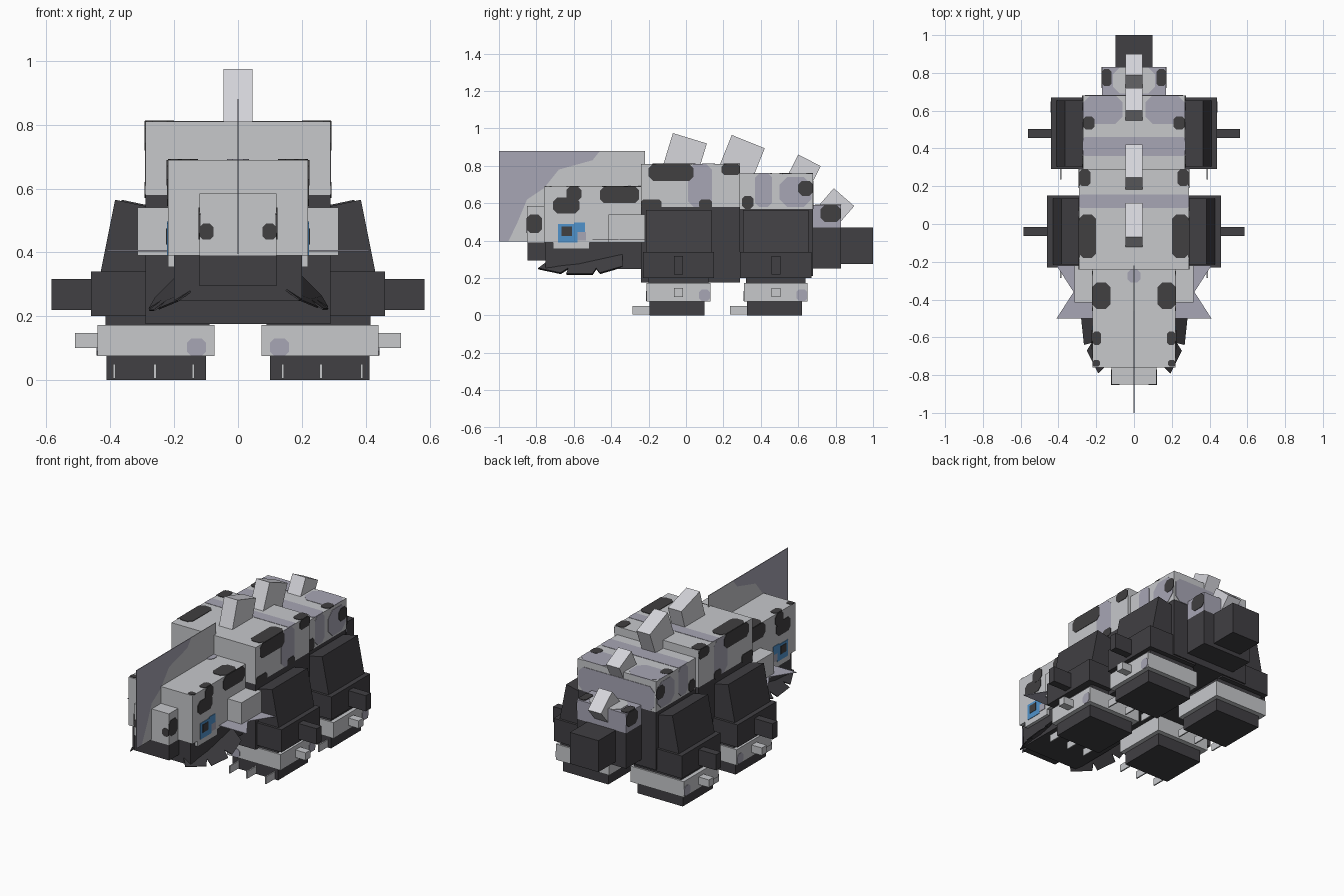
import bpy, bmesh, math
from mathutils import Vector

cube = bpy.data.objects.get("Cube")
if cube:
    bpy.data.objects.remove(cube, do_unlink=True)


def material(name, rgb):
    m = bpy.data.materials.new(name)
    m.use_nodes = True
    m.diffuse_color = (*rgb, 1)
    b = m.node_tree.nodes["Principled BSDF"]
    b.inputs["Base Color"].default_value = (*rgb, 1)
    b.inputs["Roughness"].default_value = 0.9
    return m


LIGHT = material("light grey", (.57, .58, .60))
PALE = material("pale spike grey", (.67, .67, .71))
MAUVE = material("mauve grey", (.39, .38, .46))
DARK = material("charcoal", (.052, .05, .056))
SPOT = material("spot black", (.052, .05, .052))
BLUE = material("eye blue", (.08, .29, .60))


def finish(name, bm, mat, mirror=False):
    if mirror:
        geo = bmesh.ops.duplicate(bm, geom=bm.verts[:] + bm.edges[:] + bm.faces[:])["geom"]
        for v in geo:
            if isinstance(v, bmesh.types.BMVert):
                v.co.x *= -1
    bmesh.ops.recalc_face_normals(bm, faces=bm.faces)
    me = bpy.data.meshes.new(name)
    bm.to_mesh(me)
    bm.free()
    me.materials.append(mat)
    ob = bpy.data.objects.new(name, me)
    bpy.context.scene.collection.objects.link(ob)
    return ob


def prism(name, axis, pts, lo, hi, mat, mirror=False):
    """Extrude a 2D outline along an axis from lo to hi."""
    place = {"x": lambda a, b, t: (t, a, b),
             "y": lambda a, b, t: (a, t, b),
             "z": lambda a, b, t: (a, b, t)}[axis]
    bm = bmesh.new()
    face = bm.faces.new([bm.verts.new(place(a, b, lo)) for a, b in pts])
    top = bmesh.ops.extrude_face_region(bm, geom=[face])["geom"]
    shift = Vector(place(0, 0, hi - lo))
    bmesh.ops.translate(bm, verts=[g for g in top if isinstance(g, bmesh.types.BMVert)], vec=shift)
    return finish(name, bm, mat, mirror)


def box(name, x, y, z, mat, mirror=False):
    (a, b), (c, d) = x, y
    return prism(name, "z", [(a, c), (b, c), (b, d), (a, d)], *z, mat, mirror)


def spot(name, axis, pos, u, v, mat, mirror=True, cut=.25, lift=.003):
    """Thin plate with clipped corners lying on a flat surface."""
    (a, b), (c, d) = u, v
    k = cut * min(b - a, d - c)
    pts = [(a + k, c), (b - k, c), (b, c + k), (b, d - k),
           (b - k, d), (a + k, d), (a, d - k), (a, c + k)]
    if cut == 0:
        pts = [(a, c), (b, c), (b, d), (a, d)]
    return prism(name, axis, pts, pos - lift, pos + lift, mat, mirror)


# Body
box("front_body", (-.29, .29), (-.24, .29), (.58, .81), LIGHT)
box("front_belly", (-.29, .29), (-.24, .29), (.175, .58), DARK)
box("rear_body", (-.27, .27), (.29, .68), (.57, .76), LIGHT)
box("rear_belly", (-.268, .268), (.29, .678), (.21, .57), DARK)
box("tail_base_top", (-.17, .17), (.68, .83), (.47, .59), MAUVE)
box("tail_base_bottom", (-.17, .17), (.68, .83), (.25, .47), DARK)
box("tail", (-.098, .098), (.83, 1), (.275, .47), DARK)

# Head and jaw
box("head", (-.22, .22), (-.76, -.22), (.39, .69), LIGHT)
box("snout", (-.12, .12), (-.85, -.75), (.39, .585), LIGHT)
box("jaw", (-.2, .2), (-.75, -.22), (.248, .39), DARK)
box("jaw_tip", (-.12, .12), (-.848, -.74), (.295, .39), DARK)
box("cheek_block", (.22, .315), (-.415, -.22), (.39, .54), LIGHT, True)
box("cheek_tooth", (.198, .22), (-.71, -.515), (.355, .392), LIGHT, True)
prism("cheek_fin", "z", [(.2, -.5), (.41, -.5), (.32, -.36), (.41, -.22), (.2, -.22)],
      .403, .407, MAUVE, True)

# Thin upright crest with a darker stepped leading part
step = [(-.95, .395), (-.9, .5), (-.85, .62), (-.76, .68), (-.68, .78), (-.5, .83), (-.46, .88)]
prism("crest_front", "x", step + [(-1, .88), (-1, .395)], -.002, .002, MAUVE)
prism("crest_back", "x", step + [(-.22, .88), (-.22, .395)], -.002, .002, LIGHT)

# Jagged beard plates under the jaw
bm = bmesh.new()
outline = [(.19, -.34, .33), (.26, -.34, .26), (.28, -.46, .225), (.24, -.48, .25),
           (.28, -.5, .22), (.265, -.64, .22), (.225, -.63, .25), (.25, -.67, .225),
           (.19, -.79, .25), (.15, -.75, .28)]
bm.faces.new([bm.verts.new(p) for p in outline])
beard = finish("beard_plate", bm, DARK, True)
beard.modifiers.new("thickness", "SOLIDIFY").thickness = .005

# Legs
for label, y, inset, reach in (("front", -.04, 0, .585), ("rear", .48, .02, .56)):
    thigh = [(.2, .34), (.43 - inset, .34), (.385 - inset, .565), (.29 - inset, .545), (.2, .54)]
    prism(label + "_thigh", "y", thigh, y - .175, y + .175, DARK, True)
    box(label + "_knee", (.1, .46 - inset), (y - .19, y + .19), (.2, .34), DARK, True)
    box(label + "_shin", (.09, .415), (y - .16, y + .16), (.17, .2), DARK, True)
    box(label + "_knee_spike", (.44, reach), (y - .024, y + .024), (.22, .317), DARK, True)
    box(label + "_ankle", (.073, .44), (y - .17, y + .17), (.075, .173), LIGHT, True)
    box(label + "_ankle_spike", (.44, .51), (y - .024, y + .024), (.1, .147), LIGHT, True)
    box(label + "_foot", (.1, .412), (y - .155, y + .14), (0, .075), DARK, True)
    for i, x in enumerate((.14, .26, .388)):
        box(f"{label}_claw_{i + 1}", (x - .004, x + .004), (y - .245, y - .15),
            (.005, .05), LIGHT, True)
    spot(label + "_ankle_mark", "y", y - .17, (.1, .16), (.076, .13), MAUVE)
    spot(label + "_ankle_side_mark", "x", .44, (y + .11, y + .168), (.077, .14), MAUVE)

# Back spikes: top front corner, width, lean and depth
for i, (y, z, w, lean, depth) in enumerate(((-.07, .975, .19, 17, .22), (.245, .965, .19, 22, .22),
                                            (.6, .86, .135, 27, .17), (.79, .68, .145, 41, .14))):
    a = math.radians(lean)
    along = Vector((math.cos(a), -math.sin(a))) * w
    down = Vector((-math.sin(a), -math.cos(a))) * depth
    p = Vector((y, z))
    prism(f"back_spike_{i + 1}", "x", [p, p + along, p + along + down, p + down],
          -.046, .046, PALE)

# Body side markings
for i, (u, v) in enumerate((((-.2, .04), (.72, .811)), ((-.24, -.13), (.57, .62)),
                            ((.07, .14), (.57, .62)), ((.19, .29), (.75, .811)))):
    spot(f"front_side_spot_{i + 1}", "x", .29, u, v, SPOT)
spot("front_side_streak", "x", .288, (.01, .14), (.58, .81), MAUVE)
for i, (u, v) in enumerate((((.3, .36), (.57, .64)), ((.6, .68), (.64, .72)))):
    spot(f"rear_side_spot_{i + 1}", "x", .271, u, v, SPOT)
for i, (u, v) in enumerate((((.37, .46), (.58, .76)), ((.5, .67), (.58, .74)))):
    spot(f"rear_side_streak_{i + 1}", "x", .269, u, v, MAUVE)

# Body top markings
spot("front_top_band", "z", .809, (-.29, .29), (.085, .155), MAUVE, False, .1)
spot("rear_top_band", "z", .759, (-.27, .27), (.36, .46), MAUVE, False, .1)
spot("rear_top_patch", "z", .759, (.06, .27), (.53, .68), MAUVE)
spot("front_top_spot", "z", .81, (.2, .291), (-.18, .05), SPOT)
spot("front_top_corner", "z", .81, (.23, .291), (.2, .289), SPOT)
spot("rear_top_spot", "z", .76, (.21, .271), (.5, .57), SPOT)
spot("rump_patch", "y", .68, (-.26, .26), (.57, .72), MAUVE, False, .2)
spot("tail_base_top_mark", "z", .59, (-.11, .11), (.69, .829), LIGHT, False)
spot("tail_base_spot", "x", .17, (.72, .83), (.5, .59), SPOT)
spot("tail_base_top_spot", "z", .591, (.12, .17), (.73, .82), SPOT)

# Head markings
spot("head_side_spot_front", "x", .22, (-.71, -.57), (.545, .63), SPOT)
spot("head_side_spot_upper", "x", .221, (-.64, -.56), (.61, .69), SPOT)
spot("head_side_spot_rear", "x", .22, (-.46, -.25), (.6, .69), SPOT)
spot("head_top_spot", "z", .69, (.125, .22), (-.45, -.31), SPOT)
spot("head_top_edge_spot", "z", .69, (.175, .22), (-.64, -.57), SPOT)
spot("head_top_front_spot", "z", .69, (.18, .22), (-.755, -.72), SPOT)
spot("brow_mark", "z", .69, (-.035, .035), (-.31, -.24), MAUVE, False)
spot("nostril", "y", -.85, (.076, .121), (.44, .49), SPOT)
spot("snout_side_spot", "x", .12, (-.852, -.77), (.44, .54), SPOT)

# Eyes
spot("eye", "x", .22, (-.685, -.58), (.39, .49), BLUE, cut=0)
spot("eye_corner", "x", .22, (-.6, -.54), (.445, .497), BLUE, cut=0)
spot("eye_shadow", "x", .22, (-.58, -.535), (.4, .445), MAUVE, cut=0)
spot("pupil", "x", .221, (-.665, -.61), (.425, .475), SPOT, cut=0, lift=.004)
